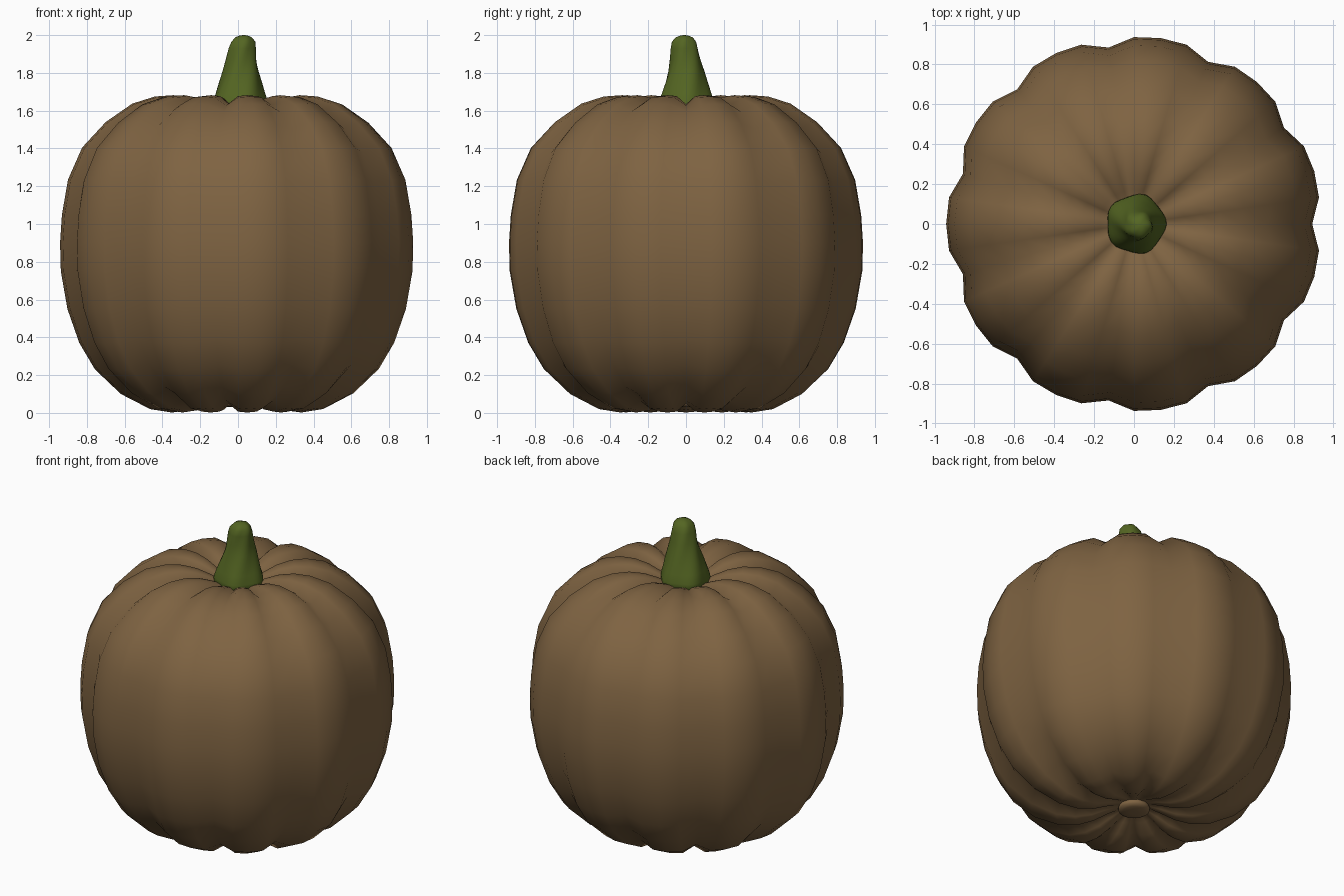
import bpy, math

if "Cube" in bpy.data.objects:
    bpy.data.objects.remove(bpy.data.objects["Cube"])

LOBES, PER = 11, 4


def material(name, rgb):
    m = bpy.data.materials.new(name)
    m.diffuse_color = (*rgb, 1)
    m.use_nodes = True
    m.node_tree.nodes["Principled BSDF"].inputs["Base Color"].default_value = m.diffuse_color
    return m


def rings_object(name, rings, mat):
    """Skin a stack of equal rings (bottom to top) and cap both ends."""
    n = len(rings[0])
    verts = [p for ring in rings for p in ring]
    faces = []
    for j in range(len(rings) - 1):
        for i in range(n):
            k = (i + 1) % n
            faces.append((j*n + i, j*n + k, (j+1)*n + k, (j+1)*n + i))
    faces.append(tuple(reversed(range(n))))
    faces.append(tuple(range((len(rings)-1)*n, len(rings)*n)))
    me = bpy.data.meshes.new(name)
    me.from_pydata(verts, [], faces)
    me.polygons.foreach_set("use_smooth", [True] * len(faces))
    me.materials.append(mat)
    ob = bpy.data.objects.new(name, me)
    bpy.context.collection.objects.link(ob)
    return ob


brown = material("pumpkin brown", (0.21, 0.125, 0.054))
green = material("stem green", (0.088, 0.130, 0.016))

# Ribbed body: lobe profile, pushed inward along its normal at each groove
profile = [(0.03, 0.075), (0.10, 0.07), (0.16, 0.05), (0.25, 0.015), (0.35, 0.002),
           (0.465, 0.02), (0.62, 0.10), (0.757, 0.23), (0.84, 0.37), (0.903, 0.55),
           (0.938, 0.75), (0.942, 0.90), (0.932, 1.05), (0.90, 1.235), (0.825, 1.405),
           (0.70, 1.54), (0.56, 1.637), (0.44, 1.675), (0.34, 1.682), (0.25, 1.667),
           (0.17, 1.635), (0.10, 1.60), (0.03, 1.59)]
rings = []
for j, (r, z) in enumerate(profile):
    a = profile[max(j-1, 0)]
    b = profile[min(j+1, len(profile)-1)]
    dr, dz = b[0]-a[0], b[1]-a[1]
    length = math.hypot(dr, dz)
    nr, nz = dz/length, -dr/length
    depth = 0.048 * min(1, max(0, (r-0.08)/0.2))
    ring = []
    for i in range(LOBES*PER):
        t = 2*math.pi*i/(LOBES*PER)
        d = depth * (1, 0.1, 0, 0.1)[i % PER]
        rr = r - nr*d
        ring.append((rr*math.cos(t), rr*math.sin(t), z - nz*d))
    rings.append(ring)
rings_object("pumpkin_body", rings, brown)

# Twisted stem: (height, radius, centre x, centre y, twist)
stem = [(1.58, 0.15, 0.01, 0.0, 0.0), (1.64, 0.146, 0.01, 0.0, 0.05),
        (1.69, 0.13, 0.01, 0.0, 0.15), (1.75, 0.112, 0.013, 0.0, 0.3),
        (1.81, 0.094, 0.016, 0.0, 0.5), (1.87, 0.080, 0.018, -0.003, 0.75),
        (1.93, 0.071, 0.022, -0.007, 1.0), (1.965, 0.063, 0.026, -0.01, 1.2),
        (1.988, 0.044, 0.028, -0.01, 1.35), (1.998, 0.020, 0.03, -0.01, 1.5),
        (2.0, 0.004, 0.03, -0.01, 1.6)]
rings = []
for z, r, cx, cy, tw in stem:
    ring = []
    for i in range(30):
        t = 2*math.pi*i/30
        rr = r * (1 + 0.045*math.cos(5*(t-tw)))
        ring.append((cx + rr*math.cos(t), cy + rr*math.sin(t), z))
    rings.append(ring)
rings_object("stem", rings, green)

# Small blossom scar button in the underside dimple
nub = [(0.025, 0.03), (0.07, 0.033), (0.092, 0.045), (0.095, 0.06), (0.08, 0.09)]
rings_object("blossom_scar", [[(r*math.cos(math.pi*i/12), r*math.sin(math.pi*i/12), z)
                               for i in range(24)] for r, z in nub], brown)
